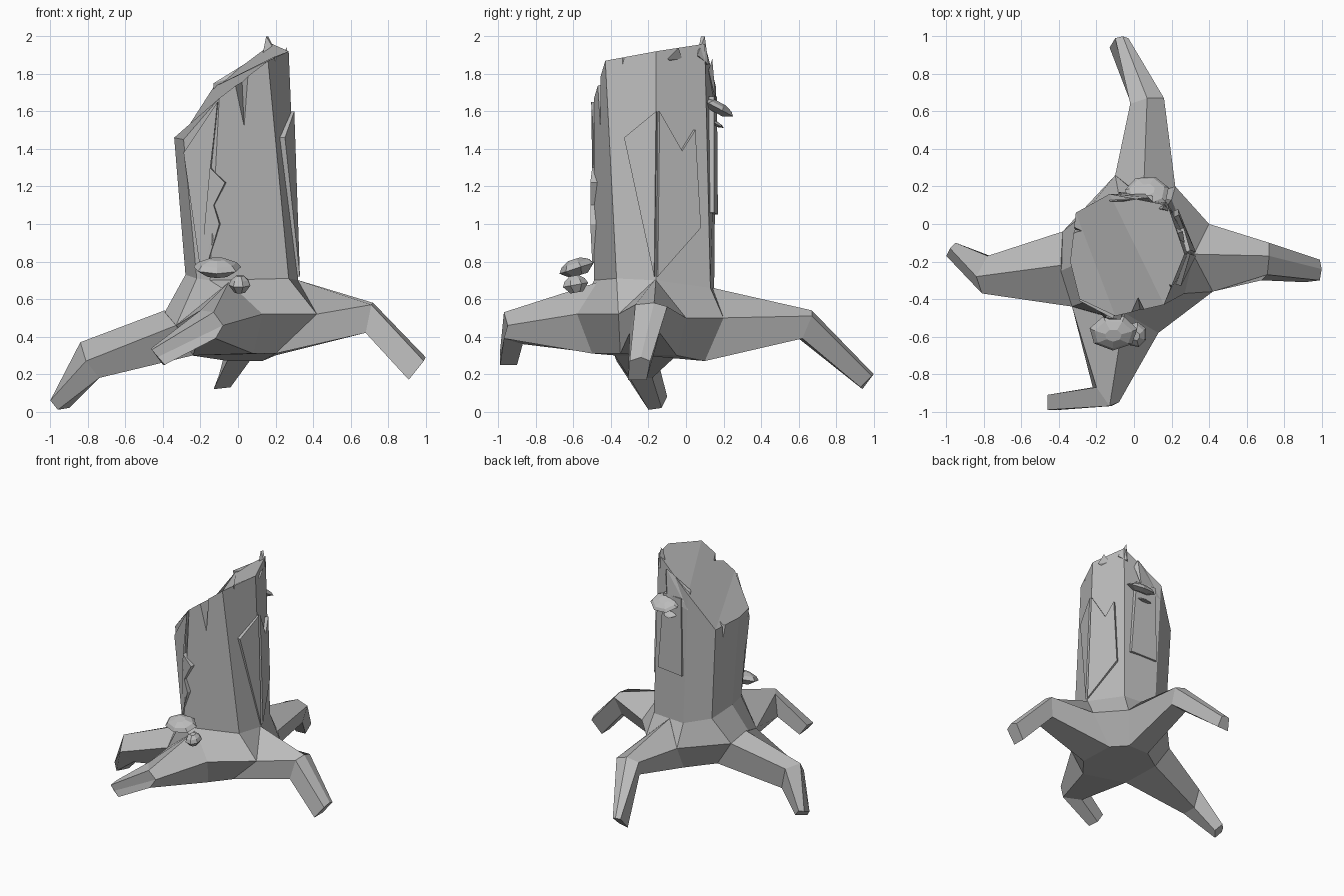
import bpy, bmesh, math
from mathutils import Matrix, Vector

cube = bpy.data.objects.get("Cube")
if cube:
    bpy.data.objects.remove(cube, do_unlink=True)

grey = bpy.data.materials.new("weathered_grey")
grey.use_nodes = True
grey.diffuse_color = (0.5, 0.5, 0.5, 1)
grey.node_tree.nodes["Principled BSDF"].inputs["Base Color"].default_value = (0.5, 0.5, 0.5, 1)


def finish(name, bm):
    bmesh.ops.recalc_face_normals(bm, faces=bm.faces)
    mesh = bpy.data.meshes.new(name)
    bm.to_mesh(mesh)
    bm.free()
    mesh.materials.append(grey)
    obj = bpy.data.objects.new(name, mesh)
    bpy.context.collection.objects.link(obj)
    return obj


def loft(name, rings, top_split=None):
    """Bridge rings of equal size and close both ends."""
    bm = bmesh.new()
    loops = [[bm.verts.new(p) for p in ring] for ring in rings]
    n = len(loops[0])
    for low, high in zip(loops, loops[1:]):
        for i in range(n):
            j = (i + 1) % n
            bm.faces.new((low[i], low[j], high[j], high[i]))
    bm.faces.new(loops[0])
    for part in top_split or [range(n)]:
        bm.faces.new([loops[-1][i] for i in part])
    return finish(name, bm)


def plate(name, outline, depth):
    """Slab of bark: an outline pushed inward by a depth vector."""
    return loft(name, [[Vector(p) + Vector(depth) for p in outline], outline])


def hull(name, points):
    bm = bmesh.new()
    for p in points:
        bm.verts.new(p)
    bmesh.ops.convex_hull(bm, input=bm.verts)
    return finish(name, bm)


def shelf(name, location, size, tilt, spin=0):
    """Seven-sided fungus cap."""
    place = Matrix.Translation(location) @ Matrix.Rotation(tilt, 4, 'X') @ Matrix.Diagonal((*size, 1))
    rings = []
    for radius, z in ((0.5, -1), (1, -0.1), (0.8, 0.5), (0.35, 1)):
        angles = [spin + math.tau * i / 7 for i in range(7)]
        rings.append([place @ Vector((radius * math.cos(a), radius * math.sin(a), z)) for a in angles])
    return loft(name, rings)


# Broken trunk and its flared base
under = [(.2, -.35, .31), (.2, -.05, .3), (.13, .1, .27), (-.05, .1, .27),
         (-.25, -.05, .3), (-.25, -.2, .3), (-.24, -.38, .3), (.08, -.5, .31)]
flare = [(.42, -.36, .52), (.4, 0, .5), (.22, .2, .5), (-.1, .26, .5),
         (-.38, -.04, .5), (-.39, -.25, .53), (-.33, -.44, .46), (.13, -.58, .52)]
collar = [(.27, -.37, .71), (.32, -.16, .7), (.2, .13, .66), (-.08, .15, .66),
          (-.27, .05, .71), (-.28, -.2, .73), (-.22, -.4, .71), (-.15, -.49, .7)]
rim = [(.16, -.43, 1.87), (.27, -.16, 1.92), (.18, .1, 1.96), (-.13, .16, 1.73),
       (-.31, .06, 1.45), (-.34, -.2, 1.46), (-.29, -.4, 1.45), (-.1, -.49, 1.67)]
stump = loft("stump", [under, flare, collar, rim], [(0, 1, 2, 3), (0, 3, 4, 7), (4, 5, 6, 7)])

# Splits running down from the broken rim
splits = [
    [(-.07, -.56, 1.8), (.1, -.54, 1.9), (.04, -.5, 1.36), (.02, -.38, 1.8)],
    [(.24, -.44, 1.95), (.31, -.36, 1.95), (.25, -.4, 1.68), (.17, -.3, 1.95)],
    [(-.4, .04, 1.55), (-.38, -.09, 1.55), (-.36, -.02, 1.18), (-.26, -.04, 1.55)],
]
for points in splits:
    cutter = hull("split_cutter", points)
    cutter.hide_render = True
    cut = stump.modifiers.new("split", 'BOOLEAN')
    cut.operation = 'DIFFERENCE'
    cut.solver = 'EXACT'
    cut.object = cutter
    bpy.context.view_layer.objects.active = stump
    bpy.ops.object.modifier_apply(modifier=cut.name)
    bpy.data.objects.remove(cutter, do_unlink=True)

# Bent roots: base, elbow and tip sections
loft("left_root", [
    [(.4, 0, .5), (.29, -.16, .71), (.42, -.36, .52), (.2, -.35, .31), (.2, -.05, .3)],
    [(.72, -.1, .56), (.72, -.17, .58), (.71, -.27, .57), (.68, -.3, .42), (.68, -.14, .42)],
    [(.99, -.19, .27), (1, -.24, .29), (.99, -.3, .27), (.91, -.31, .17), (.91, -.21, .17)]])
loft("back_root", [
    [(-.1, .26, .5), (.05, .14, .66), (.22, .2, .5), (.13, .1, .27), (-.05, .1, .27)],
    [(-.02, .64, .51), (.07, .67, .54), (.16, .67, .51), (.15, .62, .39), (0, .6, .39)],
    [(-.1, .99, .2), (-.06, 1, .2), (-.03, .99, .19), (-.04, .93, .13), (-.13, .94, .12)]])
loft("right_root", [
    [(-.38, -.04, .5), (-.39, -.22, .54), (-.33, -.44, .46), (-.24, -.38, .3), (-.25, -.05, .3)],
    [(-.78, -.17, .35), (-.84, -.28, .37), (-.81, -.37, .27), (-.74, -.3, .18), (-.74, -.18, .18)],
    [(-.95, -.1, .08), (-.98, -.13, .07), (-1, -.17, .06), (-.96, -.2, .01), (-.9, -.13, .02)]])
loft("front_root", [
    [(.13, -.58, .52), (-.05, -.47, .69), (-.33, -.44, .46), (-.24, -.38, .3), (.08, -.5, .31)],
    [(-.08, -.95, .46), (-.13, -.97, .53), (-.2, -.87, .54), (-.22, -.87, .36), (-.12, -.97, .39)],
    [(-.43, -.99, .29), (-.46, -.99, .33), (-.46, -.91, .34), (-.4, -.9, .25), (-.39, -.99, .25)]])

# Raised bark slabs
plate("left_front_bark", [(.25, -.33, 1.46), (.3, -.16, 1.6), (.33, -.17, .72)], (-.06, .02, 0))
plate("left_back_bark", [(.3, -.14, 1.6), (.265, -.02, 1.39), (.24, .05, 1.5),
                         (.235, .08, .98), (.33, -.15, .72)], (-.06, -.03, 0))
plate("front_bark", [(-.29, -.41, 1.38), (-.11, -.505, 1.65), (-.15, -.5, 1.3), (-.07, -.51, 1.22),
                     (-.13, -.51, 1.1), (-.1, -.51, 1), (-.16, -.5, .8), (-.2, -.44, .75)], (.01, .05, 0))
plate("back_bark", [(-.07, .165, 1.68), (.1, .15, 1.68), (.15, .15, 1.06), (-.08, .17, 1.05)], (0, -.06, 0))

# Splinters standing on the rim
hull("tall_splinter", [(.12, .08, 1.85), (.21, .06, 1.9), (.17, .12, 1.85), (.15, .08, 2), (.16, .1, 2)])
hull("side_splinter", [(.22, -.02, 1.88), (.27, -.1, 1.88), (.2, -.06, 1.85), (.26, -.04, 1.94)])
hull("back_splinter", [(-.13, .16, 1.6), (-.13, .12, 1.75), (.08, .14, 1.88), (.1, .12, 1.82), (.06, .16, 1.65)])

# Fungus caps
shelf("large_front_fungus", (-.11, -.58, .77), (.13, .1, .045), math.radians(18), .2)
shelf("small_front_fungus", (.01, -.59, .68), (.06, .07, .045), math.radians(10), .5)
shelf("large_back_fungus", (.07, .17, 1.62), (.12, .1, .03), math.radians(-28), .3)
shelf("small_back_fungus", (.03, .15, 1.54), (.06, .06, .012), math.radians(-28))
